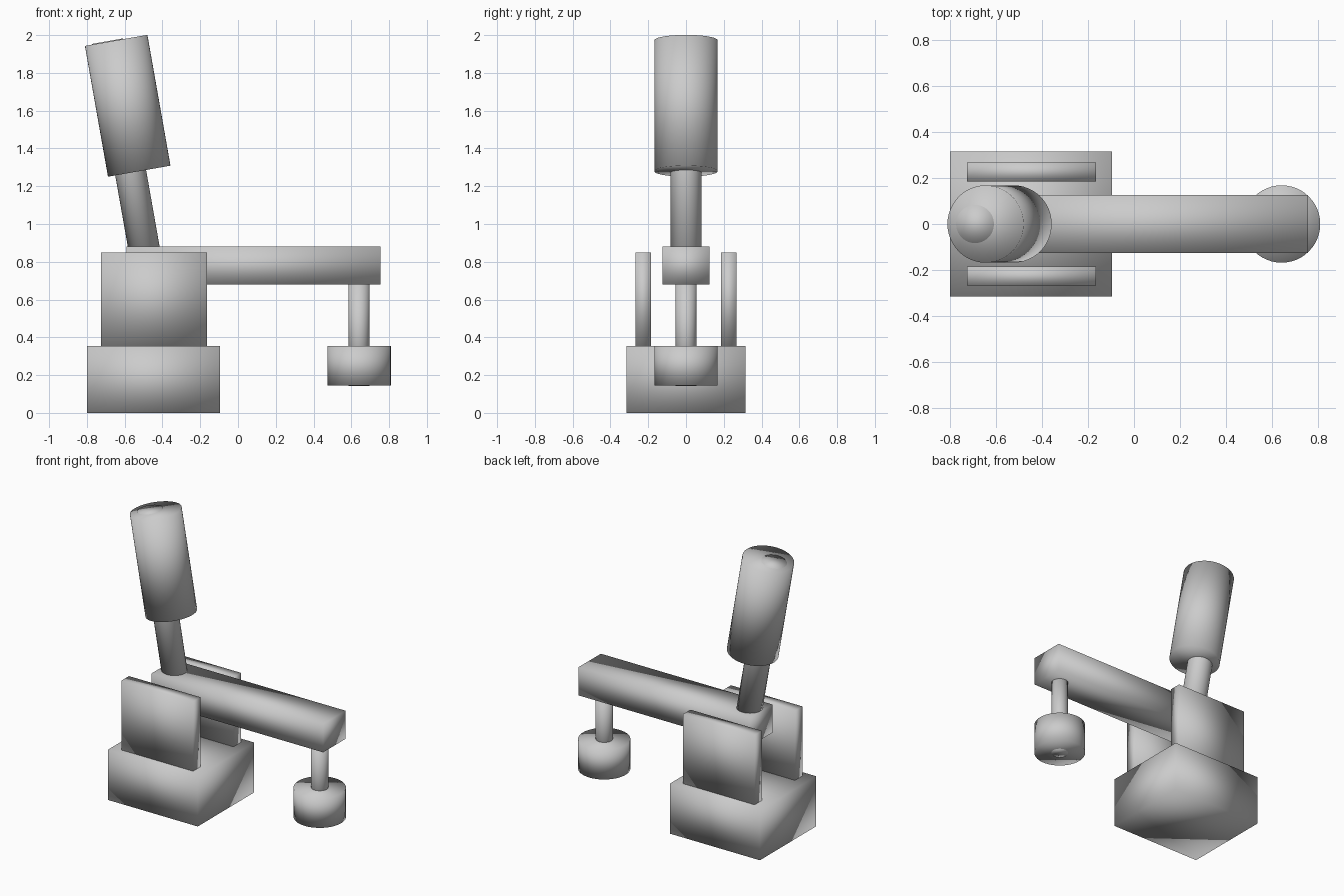
import bpy, math
from mathutils import Vector

if "Cube" in bpy.data.objects:
    bpy.data.objects.remove(bpy.data.objects["Cube"])


def finish(name):
    # name the part and give it soft shading throughout
    ob = bpy.context.object
    ob.name = name
    bpy.ops.object.transform_apply(location=False, rotation=True, scale=True)
    bpy.ops.object.shade_smooth()
    return ob


def box(name, x0, x1, y0, y1, z0, z1):
    bpy.ops.mesh.primitive_cube_add(
        size=1, location=((x0 + x1) / 2, (y0 + y1) / 2, (z0 + z1) / 2))
    bpy.context.object.scale = (x1 - x0, y1 - y0, z1 - z0)
    return finish(name)


def rod(name, start, end, radius):
    a, b = Vector(start), Vector(end)
    bpy.ops.mesh.primitive_cylinder_add(
        vertices=48, radius=radius, depth=(b - a).length, location=(a + b) / 2,
        rotation=(0, math.atan2(b.x - a.x, b.z - a.z), 0))
    return finish(name)


# base block and the two side plates
box("base", -0.80, -0.095, -0.315, 0.315, 0, 0.355)
for side, label in ((-1, "front"), (1, "back")):
    c = side * 0.2265
    box(label + "_side_plate", -0.725, -0.165, c - 0.041, c + 0.041, 0.355, 0.848)

# horizontal arm held between the plates
box("arm", -0.59, 0.755, -0.125, 0.125, 0.68, 0.88)

# plunger under the arm tip; its stem runs through the foot
rod("plunger_stem", (0.641, 0, 0.143), (0.641, 0, 0.72), 0.055)
rod("plunger_foot", (0.641, 0, 0.145), (0.641, 0, 0.355), 0.168)

# tilted lever with an off-centre grip
tilt = math.radians(10)
up = Vector((-math.sin(tilt), 0, math.cos(tilt)))
lever_top = Vector((-0.691, 0, 1.968))
rod("lever_rod", lever_top - up * 1.2, lever_top, 0.083)
grip_top = Vector((-0.645, 0, 1.972))
rod("lever_grip", grip_top - up * 0.703, grip_top, 0.168)
